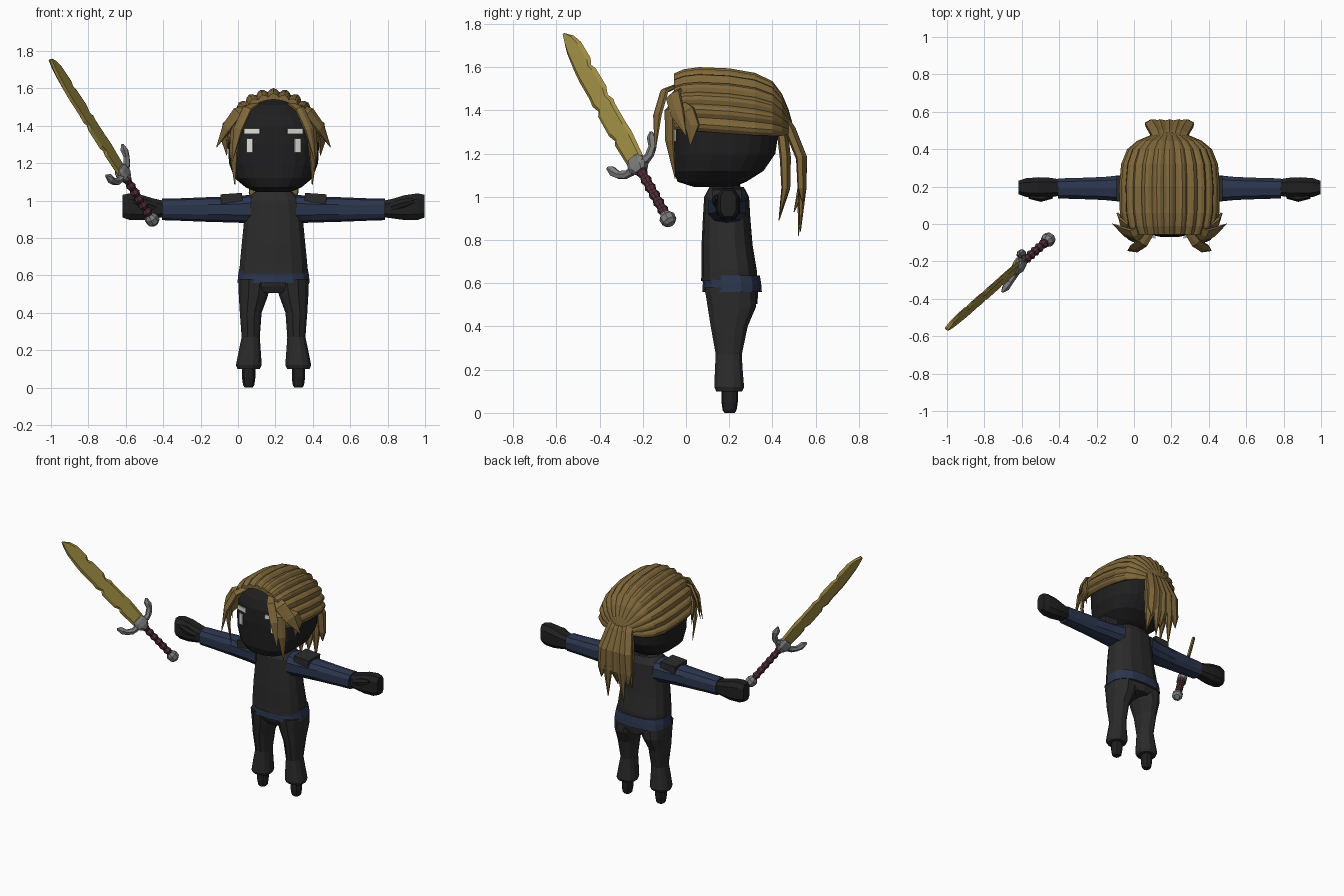
import bpy, bmesh
from math import sin, cos, pi, radians
from mathutils import Vector as V

if "Cube" in bpy.data.objects:
    bpy.data.objects.remove(bpy.data.objects["Cube"])


def material(name, r, g, b):
    m = bpy.data.materials.new(name)
    m.diffuse_color = (r, g, b, 1)
    m.use_nodes = True
    m.node_tree.nodes["Principled BSDF"].inputs["Base Color"].default_value = (r, g, b, 1)
    return m


cloth = material("charcoal cloth", .024, .024, .024)
skin_black = material("near black", .014, .014, .015)
blue = material("navy blue", .024, .036, .075)
gold = material("dark blonde", .21, .135, .042)
blade_gold = material("brass", .34, .26, .055)
grip_red = material("maroon", .085, .03, .04)
steel = material("grey steel", .2, .2, .2)
white = material("off white", .75, .75, .7)

CX, CY = .19, .19          # middle of the figure
HEAD = V((CX, .18, 1.28))


def skin(name, rings, mat):
    """Bridge closed rings of points and cap both ends."""
    bm = bmesh.new()
    rows = [[bm.verts.new(p) for p in ring] for ring in rings]
    n = len(rows[0])
    for a, b in zip(rows, rows[1:]):
        for i in range(n):
            j = (i + 1) % n
            bm.faces.new((a[i], a[j], b[j], b[i]))
    bm.faces.new(rows[0])
    bm.faces.new(rows[-1])
    bmesh.ops.recalc_face_normals(bm, faces=bm.faces)
    me = bpy.data.meshes.new(name)
    bm.to_mesh(me)
    bm.free()
    me.materials.append(mat)
    ob = bpy.data.objects.new(name, me)
    bpy.context.collection.objects.link(ob)
    return ob


def oval(c, u, v, sides, power=2.0):
    """Superellipse ring round c with half axes u and v."""
    def f(t):
        return (1 if t > 0 else -1) * abs(t) ** (2 / power)
    angles = [2 * pi * (i + .5) / sides for i in range(sides)]
    return [V(c) + V(u) * f(cos(a)) + V(v) * f(sin(a)) for a in angles]


def upright(name, rows, mat, sides=14, power=2.6, x=CX):
    """Rows of (z, y centre, x radius, y radius)."""
    return skin(name, [oval((x, y, z), (rx, 0, 0), (0, ry, 0), sides, power)
                       for z, y, rx, ry in rows], mat)


def box(name, c, size, mat, turn=(0, 0, 0)):
    sx, sy, sz = (s / 2 for s in size)
    ob = skin(name, [[V((-sx, -sy, z)), V((sx, -sy, z)), V((sx, sy, z)), V((-sx, sy, z))]
                     for z in (-sz, sz)], mat)
    ob.location, ob.rotation_euler = c, turn
    return ob


def strand(name, path, widths, thick, mat=gold, centre=HEAD):
    """Pointed lock of hair lying flat round the head."""
    pts = [V(p) for p in path]
    rings = []
    for i, p in enumerate(pts):
        t = (pts[min(i + 1, len(pts) - 1)] - pts[max(i - 1, 0)]).normalized()
        u = t.cross(p - centre).normalized()
        n = u.cross(t)
        rings.append(oval(p, u * widths[i], n * thick * widths[i] / max(widths), 6))
    return skin(name, rings, mat)


# Head, neck and trunk
upright("head", [(1.045, .13, .09, .09), (1.07, .12, .15, .16), (1.12, .15, .21, .21),
                 (1.2, .175, .24, .24), (1.3, .18, .245, .25), (1.4, .18, .23, .245),
                 (1.46, .18, .19, .22), (1.51, .18, .14, .17), (1.54, .18, .07, .08)],
        skin_black, 24)
upright("neck", [(1.0, .19, .075, .07), (1.09, .18, .065, .065)], skin_black, 10, 2)
upright("torso", [(.61, .2, .185, .13), (.66, .2, .184, .128), (.78, .19, .172, .118),
                  (.9, .188, .16, .11), (1.0, .188, .15, .104), (1.045, .188, .105, .08)], cloth)
upright("belt", [(.56, .213, .197, .138), (.6, .213, .193, .135), (.635, .208, .187, .134)], blue)
upright("hips", [(.575, .21, .185, .125), (.54, .213, .17, .12), (.505, .22, .07, .11)], cloth)

# Limbs and face, one of each per side
for s, side in ((-1, "right"), (1, "left")):
    def X(d):
        return CX + s * d

    leg = [(.58, .1, .205, .092, .122), (.49, .108, .212, .08, .115), (.4, .122, .2, .06, .088),
           (.27, .122, .198, .05, .062), (.2, .127, .198, .06, .066), (.12, .132, .2, .071, .071),
           (.1, .133, .2, .062, .062)]
    skin(side + "_leg", [oval((X(d), y, z), (rx, 0, 0), (0, ry, 0), 12, 2.4)
                         for z, d, y, rx, ry in leg], cloth)
    upright(side + "_foot", [(.12, .202, .037, .038), (.05, .202, .037, .038),
                             (.012, .202, .031, .032), (0, .202, .022, .024)],
            skin_black, 10, 2.4, X(.133))

    arm = [(.12, .955, .092, .077), (.2, .952, .08, .07), (.35, .952, .064, .066),
           (.5, .952, .058, .06), (.595, .953, .056, .058)]
    skin(side + "_sleeve", [oval((X(d), .19, z), (0, ry, 0), (0, 0, rz), 10, 2.6)
                            for d, z, ry, rz in arm], blue)
    hand = [(.585, .955, .046, .046), (.64, .957, .055, .056), (.7, .962, .058, .07),
            (.77, .967, .052, .075), (.807, .97, .038, .064)]
    skin(side + "_hand", [oval((X(d), .195, z), (0, ry, 0), (0, 0, rz), 8, 3)
                          for d, z, ry, rz in hand], skin_black)
    strand(side + "_thumb", [(X(.63), .15, .965), (X(.69), .138, .985), (X(.75), .145, 1.0)],
           [.02, .026, .014], .02, skin_black, V((X(.7), .3, .96)))
    box(side + "_shoulder_plate", (X(.225), .19, 1.012), (.115, .135, .05), cloth,
        (0, radians(4) * s, 0))

    # Face plates
    box(side + "_brow", (X(.115), -.06, 1.37), (.085, .009, .03), white, (0, 0, radians(18) * s))
    box(side + "_eye", (X(.128), -.056, 1.295), (.034, .009, .075), white, (0, 0, radians(20) * s))

    # Loose locks framing the face
    locks = {
        "outer": ([(.11, -.02, 1.51), (.19, -.06, 1.47), (.25, -.04, 1.39), (.305, 0, 1.285)],
                  [.025, .045, .04, .003]),
        "front": ([(.09, -.03, 1.52), (.14, -.1, 1.49), (.19, -.132, 1.38), (.222, -.143, 1.21)],
                  [.02, .03, .03, .003]),
        "inner": ([(.15, -.02, 1.47), (.2, -.075, 1.4), (.213, -.075, 1.26), (.207, -.05, 1.085)],
                  [.025, .035, .03, .003]),
        "side": ([(.22, -.02, 1.42), (.252, .0, 1.39), (.262, .03, 1.33), (.25, .02, 1.24)],
                 [.03, .05, .04, .003])}
    for lock, (path, widths) in locks.items():
        strand(f"{side}_{lock}_lock", [(X(d), y, z) for d, y, z in path], widths, .014)

# Swept-back hair: ridged shell running from brow to nape
STRANDS, STEPS = 13, 4
shell = []
for y, r, axis in [(-.055, .86, 1.335), (-.01, .93, 1.335), (.06, .985, 1.33), (.2, 1, 1.32),
                   (.32, .96, 1.31), (.4, .84, 1.305), (.445, .64, 1.3), (.475, .38, 1.3),
                   (.49, .15, 1.31)]:
    outer, inner = [], []
    for i in range(STRANDS * STEPS + 1):
        a = radians(-96 + 192 * i / (STRANDS * STEPS))
        ridge = r + .075 * r * (sin(pi * (i % STEPS) / STEPS) - .75)
        for ring, k in ((outer, ridge), (inner, r * .88)):
            ring.append(V((CX + .265 * k * sin(a), y, axis + .27 * k * cos(a))))
    shell.append(outer + inner[::-1])
skin("swept_hair", shell, gold)

# Tail of hair at the back
tail = [(-.1, .54, .95), (-.055, .52, .82), (0, .5, .93), (.055, .53, .84), (.1, .54, .97),
        (-.06, .43, .89), (.06, .435, .92)]
for i, (o, y_tip, z_tip) in enumerate(tail):
    back = .075 if y_tip > .45 else 0
    strand(f"tail_strand_{i + 1}",
           [(CX + o * .4, .42, 1.42), (CX + o * .6, .445 + back * .5, 1.31),
            (CX + o * .9, .46 + back, 1.18), (CX + o, .462 + back, 1.04),
            (CX + o * 1.05, y_tip, z_tip)],
           [.03, .045, .045, .036, .003], .026, centre=V((CX, .1, 1.2)))

# Sword, laid out along its own axes
base = V((-.46, -.085, .9))
along = V((-.54, -.475, .85)).normalized()
across = V((.1, .215, .15))
across = (across - along * across.dot(along)).normalized()
flat = along.cross(across)


def at(a, b=0.0, c=0.0):
    return base + along * a + across * b + flat * c


def turned(name, rows, mat, sides=8):
    return skin(name, [oval(at(a), across * r, flat * r, sides) for a, r in rows], mat)


turned("pommel", [(-.035, .02), (-.02, .036), (.01, .038), (.032, .022)], steel)
turned("grip", [(.03 + .0225 * i, .027 if i % 2 else .019) for i in range(13)], grip_red)

edge = [(.33, .045, .045), (.48, .052, .055), (.5, .04, .055), (.54, .055, .052), (.66, .055, .05),
        (.68, .04, .055), (.72, .055, .04), (.76, .05, .055), (.87, .052, .052), (.9, .05, .04),
        (.93, .048, .055), (1.03, .036, .052), (1.08, .022, .036), (1.118, .006, .006)]
skin("blade", [[at(a, -lo), at(a, -lo * .7, .011), at(a, hi * .7, .011),
                at(a, hi), at(a, hi * .7, -.011), at(a, -lo * .7, -.011)]
               for a, lo, hi in edge], blade_gold)

skin("guard_block", [oval(at(a), across * w, flat * t, 8, 3)
                     for a, w, t in [(.285, .03, .028), (.31, .05, .034), (.345, .045, .03),
                                     (.365, .03, .022)]], steel)
for s, side in ((-1, "lower"), (1, "upper")):
    wing = [(.32, .03, .03), (.325, .075, .022), (.35, .108, .02), (.385, .125, .026),
            (.415, .14, .008)]
    skin(side + "_guard_wing", [oval(at(a, s * b), (along * .7 - across * s * .7) * r,
                                     flat * r * .8, 6) for a, b, r in wing], steel)
